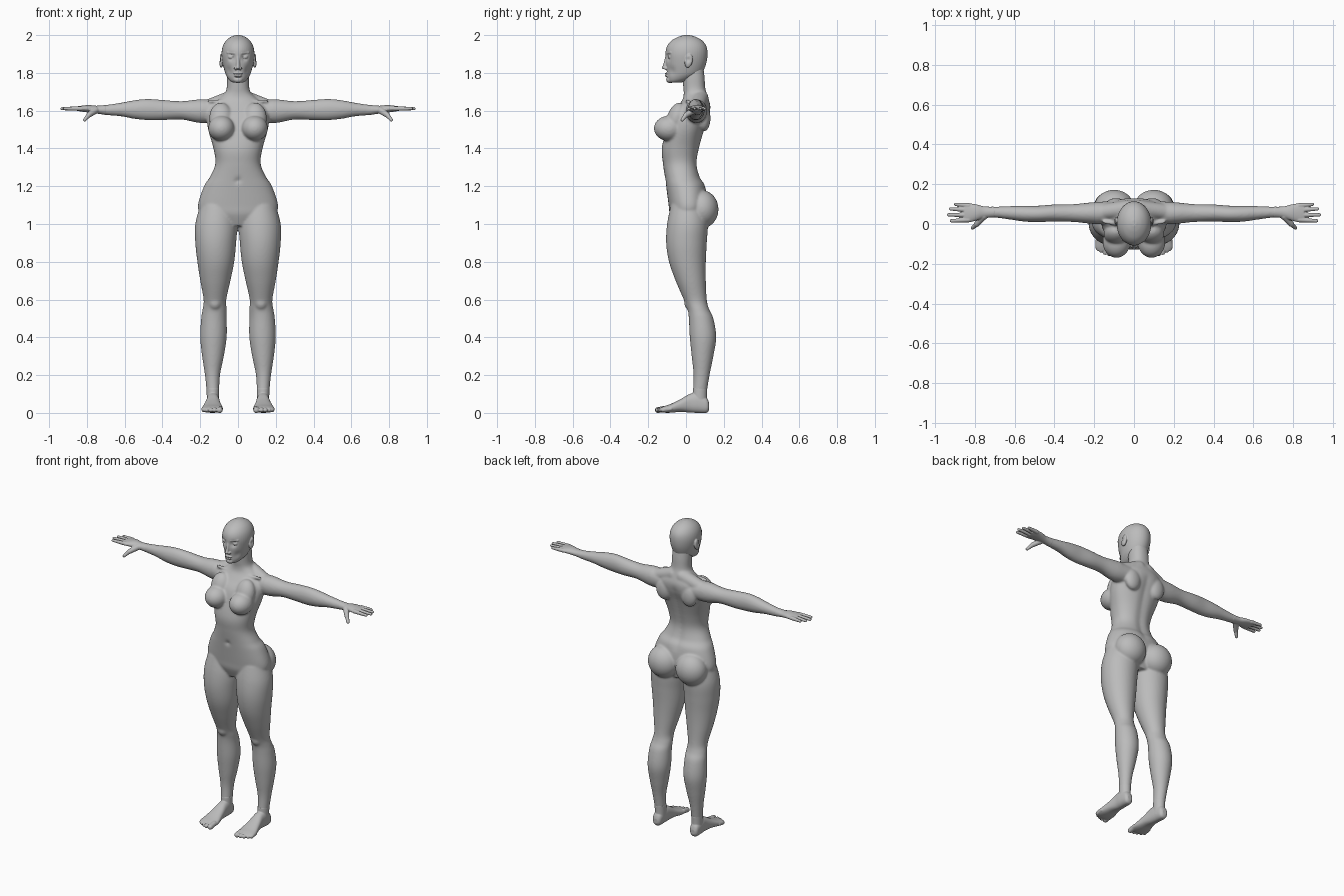
import bpy
import bmesh
from math import cos, sin, pi, exp, copysign
from mathutils import Matrix, Vector

cube = bpy.data.objects.get("Cube")
if cube:
    bpy.data.objects.remove(cube, do_unlink=True)

clay = bpy.data.materials.new("clay_grey")
clay.use_nodes = True
GREY = (0.5, 0.5, 0.5, 1)
clay.diffuse_color = GREY
clay.node_tree.nodes["Principled BSDF"].inputs["Base Color"].default_value = GREY


def spline(rows, steps=6):
    """Smoothly resample a list of section rows (Catmull-Rom)."""
    rows = [Vector(row) for row in rows]
    result = []
    for i in range(len(rows) - 1):
        before, start = rows[max(i - 1, 0)], rows[i]
        end, after = rows[i + 1], rows[min(i + 2, len(rows) - 1)]
        for k in range(steps):
            t = k / steps
            result.append(start + t / 2 * ((end - before)
                          + t * ((2 * before - 5 * start + 4 * end - after)
                                 + t * (3 * start - before - 3 * end + after))))
    return result + [rows[-1]]


def loft(bm, axis, rows, square=1.0, sides=48):
    """Skin oval sections; a row is position, then low/high on the other two axes."""
    others = [i for i in range(3) if i != axis]
    rings = []
    for pos, low_a, high_a, low_b, high_b in spline(rows):
        ring = []
        for k in range(sides):
            angle = 2 * pi * k / sides
            c, s = cos(angle), sin(angle)
            point = Vector((0, 0, 0))
            point[axis] = pos
            point[others[0]] = (low_a + high_a + (high_a - low_a) * copysign(abs(c) ** square, c)) / 2
            point[others[1]] = (low_b + high_b + (high_b - low_b) * copysign(abs(s) ** square, s)) / 2
            ring.append(bm.verts.new(point))
        rings.append(ring)
    for lower, upper in zip(rings, rings[1:]):
        for k in range(sides):
            n = (k + 1) % sides
            bm.faces.new((lower[k], lower[n], upper[n], upper[k]))
    bm.faces.new(rings[0][::-1])
    bm.faces.new(rings[-1])


def blob(bm, center, radii, tilt=0):
    """Ellipsoid, optionally tilted about the x axis."""
    matrix = Matrix.Translation(center) @ Matrix.Rotation(tilt, 4, 'X') @ Matrix.Diagonal((*radii, 1))
    bmesh.ops.create_uvsphere(bm, u_segments=32, v_segments=20, radius=1, matrix=matrix)


def rod(bm, start, end, r_start, r_end):
    """Tapered capsule between two points."""
    start, end = Vector(start), Vector(end)
    span = end - start
    matrix = Matrix.Translation((start + end) / 2) @ span.to_track_quat('Z', 'Y').to_matrix().to_4x4()
    bmesh.ops.create_cone(bm, cap_ends=True, segments=20, radius1=r_start, radius2=r_end,
                          depth=span.length, matrix=matrix)
    blob(bm, start, [r_start] * 3)
    blob(bm, end, [r_end] * 3)


def dent(bm, center, push, radius):
    """Soft push on the surface around a point."""
    for v in bm.verts:
        d = (v.co - Vector(center)).length / radius
        if d < 3:
            v.co += Vector(push) * exp(-d * d)


def mirror(bm):
    """Copy everything built so far to the other side."""
    copy = bmesh.ops.duplicate(bm, geom=bm.verts[:] + bm.edges[:] + bm.faces[:])["geom"]
    bmesh.ops.scale(bm, vec=(-1, 1, 1), verts=[g for g in copy if isinstance(g, bmesh.types.BMVert)])
    bmesh.ops.reverse_faces(bm, faces=[g for g in copy if isinstance(g, bmesh.types.BMFace)])


def finish(bm, name, voxel, smoothing):
    """Fuse overlapping shapes into one smooth skin."""
    mesh = bpy.data.meshes.new(name)
    bm.to_mesh(mesh)
    bm.free()
    mesh.materials.append(clay)
    obj = bpy.data.objects.new(name, mesh)
    bpy.context.collection.objects.link(obj)
    fuse = obj.modifiers.new("fuse", 'REMESH')
    fuse.mode = 'VOXEL'
    fuse.voxel_size = voxel
    fuse.use_smooth_shade = True
    soften = obj.modifiers.new("soften", 'SMOOTH')
    soften.factor = 0.5
    soften.iterations = smoothing
    return obj


# Body: legs, arms and side masses, then the central torso
body = bmesh.new()
loft(body, 2, [
    (.06, .1, .165, .03, .115), (.1, .1, .165, .035, .11), (.2, .095, .175, .04, .125),
    (.3, .075, .19, .03, .145), (.4, .06, .2, .02, .16), (.5, .06, .195, .015, .145),
    (.55, .06, .187, .008, .122), (.6, .062, .182, -.012, .11), (.7, .04, .2, -.055, .105),
    (.8, .02, .215, -.09, .105), (.9, .01, .226, -.105, .11), (1, .004, .226, -.1, .115),
    (1.1, .02, .2, -.08, .1)])
blob(body, (.122, .022, .585), (.035, .032, .042))
ARM = [
    (.1, 0, .115, 1.54, 1.655), (.2, 0, .11, 1.535, 1.66), (.3, .01, .1, 1.553, 1.65),
    (.4, .012, .098, 1.55, 1.657), (.48, .01, .092, 1.55, 1.662), (.55, .012, .092, 1.557, 1.655),
    (.62, .022, .09, 1.57, 1.642), (.7, .032, .087, 1.577, 1.63), (.75, .03, .088, 1.585, 1.626)]
loft(body, 0, ARM)
blob(body, (.185, .055, 1.602), (.06, .056, .058))
rod(body, (.03, .075, 1.665), (.16, .06, 1.618), .045, .04)
rod(body, (.02, -.008, 1.65), (.15, .01, 1.65), .009, .009)
blob(body, (.09, .095, 1.56), (.055, .035, .07))
blob(body, (.1, .085, 1.078), (.1, .087, .1))
blob(body, (.088, -.09, 1.506), (.07, .08, .067))
blob(body, (.09, -.05, 1.56), (.062, .05, .085), -.3)
mirror(body)
TORSO = [
    (.99, .09, -.06, .085), (1.05, .19, -.085, .1), (1.1, .212, -.092, .115), (1.2, .18, -.105, .103),
    (1.25, .148, -.112, .075), (1.32, .12, -.122, .06), (1.4, .13, -.128, .072),
    (1.5, .158, -.105, .1), (1.57, .165, -.082, .125), (1.62, .155, -.045, .13),
    (1.66, .11, -.018, .12), (1.69, .073, -.012, .11), (1.72, .06, -.014, .102),
    (1.78, .058, -.02, .098), (1.85, .054, -.03, .09)]
loft(body, 2, [(z, -w, w, front, back) for z, w, front, back in TORSO], .9)
for step in range(12):
    z = 1.2 + step * .035
    dent(body, (0, .065 + abs(z - 1.32) * .2, z), (0, -.007, 0), .026)
dent(body, (0, -.115, 1.23), (0, .012, 0), .014)
finish(body, "body", .006, 10)

# Head: paired features, skull, then nose, mouth and chin
head = bmesh.new()
SKULL = [
    (1.748, .026, -.088, -.03), (1.758, .042, -.097, .01), (1.775, .056, -.1, .05),
    (1.8, .068, -.101, .085), (1.85, .081, -.106, .107), (1.9, .087, -.109, .114),
    (1.94, .081, -.101, .108), (1.97, .064, -.078, .087), (1.99, .039, -.043, .054),
    (2, .012, -.01, .02)]
loft(head, 2, [(z, -w, w, front, back) for z, w, front, back in SKULL])
for side in (-1, 1):
    dent(head, (side * .036, -.1, 1.884), (0, .018, 0), .018)
    dent(head, (side * .055, -.08, 1.81), (-side * .004, .004, 0), .022)
    blob(head, (side * .036, -.078, 1.884), (.018, .017, .013))
    rod(head, (side * .018, -.1, 1.904), (side * .056, -.08, 1.908), .006, .005)
    rod(head, (side * .022, -.093, 1.892), (side * .05, -.083, 1.89), .004, .003)
    blob(head, (side * .012, -.107, 1.824), (.009, .011, .008))
    blob(head, (side * .089, .014, 1.864), (.011, .021, .037), -.2)
    dent(head, (side * .1, .01, 1.87), (-side * .008, 0, 0), .013)
rod(head, (0, -.1, 1.892), (0, -.113, 1.83), .008, .011)
blob(head, (0, -.117, 1.828), (.01, .012, .009))
blob(head, (0, -.1, 1.796), (.025, .012, .005))
blob(head, (0, -.099, 1.784), (.021, .013, .006))
blob(head, (0, -.085, 1.764), (.026, .02, .018))
finish(head, "head", .003, 4)

# Hands: palm, four fingers and a thumb
hands = bmesh.new()
loft(hands, 0, [
    *ARM[-2:], (.79, .018, .098, 1.59, 1.63), (.83, .008, .104, 1.595, 1.626),
    (.855, .012, .102, 1.6, 1.622)])
for root, tip, length in ((.093, .099, .897), (.07, .076, .922), (.045, .046, .932), (.021, .016, .918)):
    rod(hands, (.83, root, 1.611), (length, tip, 1.611), .0125, .0085)
rod(hands, (.755, .04, 1.602), (.79, .0, 1.577), .019, .014)
rod(hands, (.79, .0, 1.577), (.812, -.02, 1.551), .013, .009)
mirror(hands)
finish(hands, "hands", .003, 4)

# Feet: ankle and sole, then five toes
feet = bmesh.new()
loft(feet, 2, [(.03, .102, .163, .03, .115), (.08, .1, .165, .034, .111), (.13, .099, .167, .037, .113)])
loft(feet, 1, [
    (.123, .12, .15, .018, .05), (.108, .106, .163, .0, .08), (.06, .1, .167, .0, .105),
    (.02, .097, .168, .002, .1), (-.03, .09, .178, .005, .072), (-.08, .081, .19, .001, .048),
    (-.115, .081, .194, .001, .036), (-.135, .09, .185, .005, .028)], .85)
for x, tip, r in ((.097, -.148, .016), (.124, -.15, .012), (.145, -.144, .0115),
                  (.165, -.134, .011), (.182, -.12, .011)):
    rod(feet, (x, tip + .04, .022), (x, tip, .015), r, r)
mirror(feet)
finish(feet, "feet", .003, 4)
